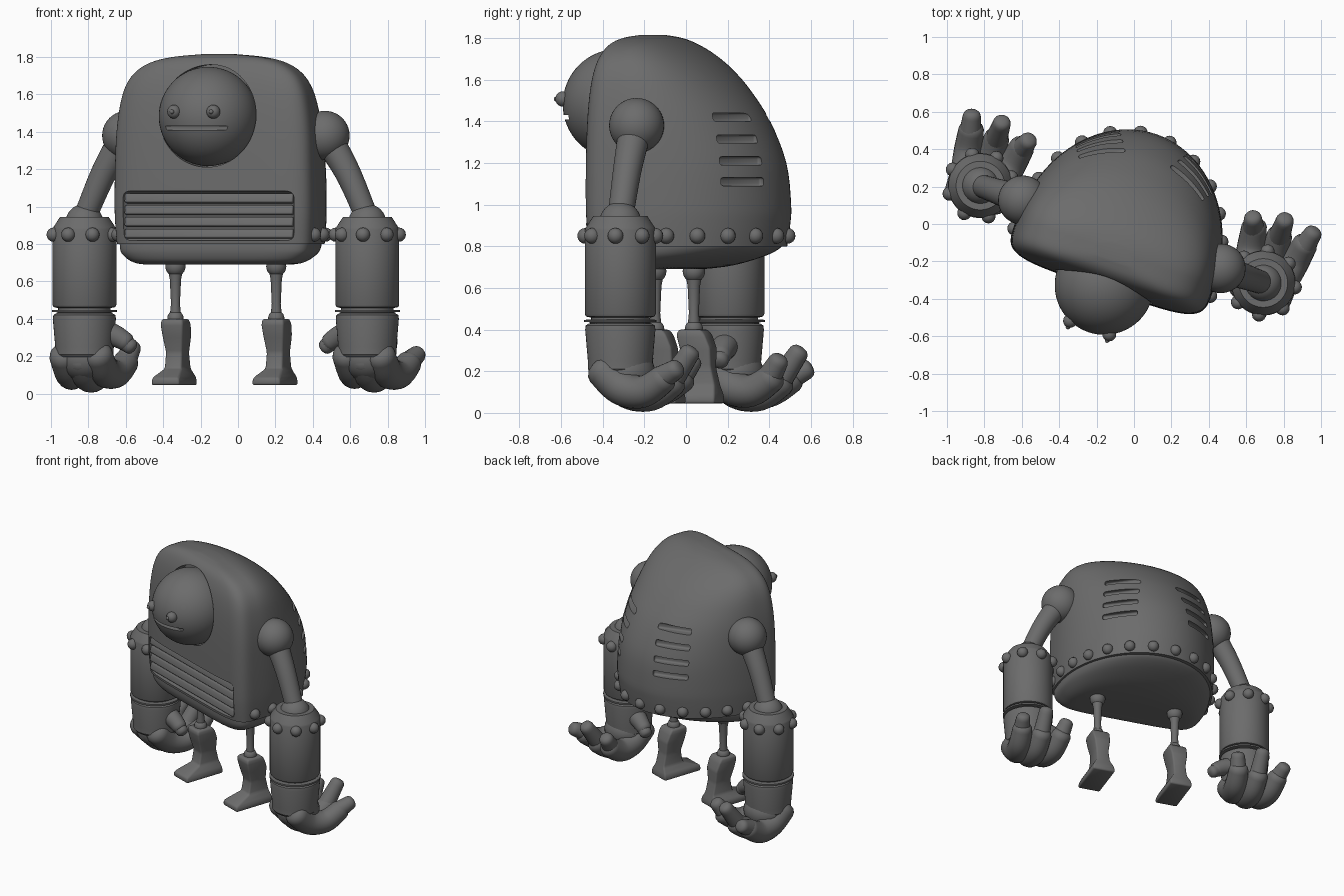
import bpy, bmesh, math
from mathutils import Vector, Matrix
from mathutils.bvhtree import BVHTree

if "Cube" in bpy.data.objects:
    bpy.data.objects.remove(bpy.data.objects["Cube"])

# the whole robot is turned slightly about z
PLACE = Matrix.Translation((-0.065, -0.055, 0)) @ Matrix.Rotation(math.radians(-19), 4, 'Z')
grey = bpy.data.materials.new("dark grey metal")
grey.diffuse_color = (0.15, 0.15, 0.15, 1)
grey.use_nodes = True
grey.node_tree.nodes["Principled BSDF"].inputs["Base Color"].default_value = grey.diffuse_color


def make(name, bm, mirror=False, angle=35):
    bmesh.ops.recalc_face_normals(bm, faces=bm.faces[:])
    me = bpy.data.meshes.new(name)
    bm.to_mesh(me)
    bm.free()
    me.materials.append(grey)
    me.shade_smooth()
    me.set_sharp_from_angle(angle=math.radians(angle))
    ob = bpy.data.objects.new(name, me)
    bpy.context.collection.objects.link(ob)
    ob.matrix_world = PLACE
    if mirror:
        ob.modifiers.new("mirror", 'MIRROR')
    return ob


def cut(ob, cutters):
    for c in cutters:
        c.hide_render = True
        m = ob.modifiers.new("cut", 'BOOLEAN')
        m.operation, m.object, m.solver = 'DIFFERENCE', c, 'EXACT'
    bpy.context.view_layer.update()
    dg = bpy.context.evaluated_depsgraph_get()
    me = bpy.data.meshes.new_from_object(ob.evaluated_get(dg))
    ob.modifiers.clear()
    ob.data = me
    me.shade_smooth()
    me.set_sharp_from_angle(angle=math.radians(35))
    for c in cutters:
        bpy.data.objects.remove(c)


def spline(rows, n):
    """Catmull-Rom through rows of numbers."""
    out = []
    for i in range(len(rows) - 1):
        p = [rows[max(i - 1, 0)], rows[i], rows[i + 1], rows[min(i + 2, len(rows) - 1)]]
        for k in range(n):
            t = k / n
            out.append([0.5 * (2 * b + (c - a) * t + (2 * a - 5 * b + 4 * c - d) * t * t
                        + (3 * b - a - 3 * c + d) * t ** 3) for a, b, c, d in zip(*p)])
    return out + [list(rows[-1])]


def loft(bm, rings):
    vs = [[bm.verts.new(p) for p in r] for r in rings]
    n = len(vs[0])
    for a, b in zip(vs, vs[1:]):
        for i in range(n):
            bm.faces.new((a[i], a[(i + 1) % n], b[(i + 1) % n], b[i]))
    bm.faces.new(vs[0][::-1])
    bm.faces.new(vs[-1])


def lathe(bm, x, y, profile, n=48):
    loft(bm, [[(x + r * math.cos(2 * math.pi * i / n), y + r * math.sin(2 * math.pi * i / n), z)
               for i in range(n)] for z, r in profile])


def ball(bm, c, r, scale=(1, 1, 1), seg=32):
    m = Matrix.Translation(c) @ Matrix.Diagonal((*scale, 1))
    bmesh.ops.create_uvsphere(bm, u_segments=seg, v_segments=seg // 2, radius=r, matrix=m)


def box(bm, c, size, bevel=0.0, rot=None):
    m = Matrix.Translation(c) @ (rot or Matrix()) @ Matrix.Diagonal((*size, 1))
    vs = bmesh.ops.create_cube(bm, size=1, matrix=m)['verts']
    if bevel:
        bmesh.ops.bevel(bm, geom=list({e for v in vs for e in v.link_edges}),
                        offset=bevel, segments=3, profile=0.5, affect='EDGES')


def tube(bm, pts, ref, n=20, sub=6):
    """Round tube through (x, y, z, radius) points with rounded ends."""
    pts = spline(pts, sub)
    rings = []
    for i, p in enumerate(pts):
        t = (Vector(pts[min(i + 1, len(pts) - 1)][:3]) - Vector(pts[max(i - 1, 0)][:3])).normalized()
        a = (Vector(ref) - t * t.dot(Vector(ref))).normalized()
        b = t.cross(a)
        dome = [(0, 1)]
        if i == 0:
            dome = [(-0.6, 0.3), (-0.5, 0.65), (-0.3, 0.88), (0, 1)]
        elif i == len(pts) - 1:
            dome = [(0, 1), (0.3, 0.88), (0.5, 0.65), (0.6, 0.3)]
        for off, s in dome:
            rings.append([Vector(p[:3]) + t * off * p[3] + p[3] * s * (
                a * math.cos(2 * math.pi * k / n) + b * math.sin(2 * math.pi * k / n)) for k in range(n)])
    loft(bm, rings)


def d_ring(z, w, f, b, n=96, mid=-0.1):
    """D-shaped slice: round back, nearly flat front."""
    ring = []
    for i in range(n):
        t = 2 * math.pi * i / n
        c, s = math.cos(t), math.sin(t)
        if s >= 0:
            ring.append((w * c, mid + (b - mid) * s, z))
        else:
            ring.append((w * math.copysign(abs(c) ** 0.4, c), mid - (mid - f) * abs(s) ** 0.4, z))
    return ring


# body shell: height, half width, front, back
shell = [(.80, .55, -.295, .545), (.9, .557, -.305, .56), (1.0, .56, -.31, .565), (1.2, .558, -.31, .54),
         (1.4, .55, -.305, .455), (1.55, .53, -.295, .35), (1.65, .50, -.28, .255), (1.72, .45, -.26, .165),
         (1.77, .37, -.235, .08), (1.80, .25, -.20, .01), (1.815, .09, -.15, -.06)]
bm = bmesh.new()
loft(bm, [d_ring(*r) for r in spline(shell, 4)])
bmesh.ops.recalc_face_normals(bm, faces=bm.faces[:])
tree = BVHTree.FromBMesh(bm)
body = make("body_shell", bm)


def on_shell(angle, z, y0):
    d = Vector((math.cos(angle), math.sin(angle), 0))
    return tree.ray_cast(Vector((0, y0, z)) + d * 2, -d)[0]


# cutters: head socket, grille recess, back vents
cutters = []
bm = bmesh.new()
bmesh.ops.create_cone(bm, cap_ends=True, segments=64, radius1=.274, radius2=.274, depth=.4,
                      matrix=Matrix.Translation((0, -.4, 1.485)) @ Matrix.Rotation(math.pi / 2, 4, 'X'))
cutters.append(make("socket_cutter", bm))
bm = bmesh.new()
box(bm, (0, -.405, .95), (.97, .3, .265), .035)
cutters.append(make("grille_cutter", bm))
bm = bmesh.new()
for side in (55, 125):
    a = math.radians(side)
    for z in (1.42, 1.315, 1.21, 1.11):
        box(bm, on_shell(a, z, .03), (.075, .25, .04), .012, Matrix.Rotation(a, 4, 'Z'))
cutters.append(make("vent_cutter", bm))
cut(body, cutters)

# underside
bm = bmesh.new()
belly = [(.81, .535, -.285, .525), (.785, .535, -.285, .50), (.75, .525, -.28, .42),
         (.71, .48, -.26, .27), (.692, .42, -.22, .12), (.69, .3, -.18, .0)]
loft(bm, [d_ring(*r) for r in spline(belly, 3)])
make("underside", bm)

# grille slats
bm = bmesh.new()
for z in (.855, .918, .981, 1.044):
    box(bm, (0, -.268, z), (.95, .035, .05), .008, Matrix.Rotation(math.radians(-14), 4, 'X'))
make("grille_slats", bm)

# rivets along the lower edge of the shell
bm = bmesh.new()
for i in range(14):
    t = math.radians(-10 + 200 * i / 13)
    ball(bm, on_shell(t, .85, -.06), .038, seg=16)
make("body_rivets", bm)

# head with mouth slot, eyes and pupils
HEAD = Vector((0, -.288, 1.482))
bm = bmesh.new()
ball(bm, HEAD, .265, seg=64)
head = make("head", bm)
bm = bmesh.new()
box(bm, HEAD + Vector((0, -.29, -.062)), (.36, .2, .022), .004)
cut(head, [make("mouth_cutter", bm)])
bm = bmesh.new()
ball(bm, HEAD + Vector((.111, -.24, .025)), .037, seg=24)
make("eyes", bm, True)
bm = bmesh.new()
ball(bm, HEAD + Vector((.111, -.275, .025)), .012, seg=12)
make("pupils", bm, True)

# shoulders, upper arms, elbows
bm = bmesh.new()
ball(bm, (.56, 0, 1.38), .132, seg=40)
make("shoulders", bm, True)
bm = bmesh.new()
tube(bm, [(.58, 0, 1.36, .08), (.69, 0, 1.18, .069), (.79, 0, .96, .062)], (0, 1, 0), 28)
make("upper_arms", bm, True)
bm = bmesh.new()
ball(bm, (.80, 0, .912), .102)
make("elbows", bm, True)

# forearm drums with wrist ring
bm = bmesh.new()
lathe(bm, .80, 0, [(.945, .13), (.89, .166), (.878, .171), (.475, .171), (.463, .165), (.457, .14), (.448, .14),
                   (.447, .174), (.436, .174), (.435, .145), (.425, .145)])
make("forearms", bm, True)
bm = bmesh.new()
for i in range(8):
    t = 2 * math.pi * (i + .25) / 8
    ball(bm, (.80 + .17 * math.cos(t), .17 * math.sin(t), .85), .038, seg=16)
make("forearm_rivets", bm, True)

# hands: cuff, palm, three fingers curling backwards, thumb pointing inwards
bm = bmesh.new()
lathe(bm, .80, 0, [(.43, .15), (.42, .166), (.40, .169), (.25, .156), (.21, .156), (.195, .145)])
make("hand_cuffs", bm, True)
bm = bmesh.new()
ball(bm, (.80, .02, .19), .15, (1, 1, .85))
make("palms", bm, True)
for name, u, tip_u, lift, tip_v, tip_z in (("inner", -.095, -.165, .02, .33, .25),
                                           ("middle", 0, .0, 0, .375, .29), ("outer", .095, .165, .015, .36, .21)):
    bm = bmesh.new()
    tube(bm, [(.8 + u, -.06, .19 + lift, .08), (.8 + u, .04, .105 + lift, .085),
              (.8 + u * .6 + tip_u * .4, .16, .088 + lift, .077),
              (.8 + u * .3 + tip_u * .7, .27, .15 + lift, .068)], (1, 0, 0))
    make(name + "_fingers", bm, True)
    bm = bmesh.new()
    tube(bm, [(.8 + u * .3 + tip_u * .7, .255, .15 + lift, .06), (.8 + tip_u, tip_v - .02, tip_z, .048)], (1, 0, 0))
    make(name + "_fingertips", bm, True)
bm = bmesh.new()
tube(bm, [(.72, .02, .33, .075), (.64, .03, .31, .06), (.575, .035, .275, .05)], (0, 1, 0))
make("thumbs", bm, True)
bm = bmesh.new()
tube(bm, [(.59, .035, .28, .046), (.55, .04, .25, .042)], (0, 1, 0))
make("thumb_tips", bm, True)

# hips, thin upper legs, knee balls
bm = bmesh.new()
ball(bm, (.285, 0, .68), .054, seg=24)
lathe(bm, .285, 0, [(.66, .04), (.61, .03), (.48, .024), (.42, .03), (.40, .03)], 24)
ball(bm, (.285, 0, .402), .044, seg=24)
make("upper_legs", bm, True)

# shins and feet: height, half width, front, back
bm = bmesh.new()
rows = [(.045, .08, -.17, .13), (.085, .077, -.17, .13), (.135, .048, -.045, .12), (.22, .046, -.03, .10),
        (.31, .058, -.055, .10), (.375, .064, -.07, .075), (.40, .058, -.06, .055)]
loft(bm, [[(.285 - w, f, z), (.285 + w, f, z), (.285 + w, b, z), (.285 - w, b, z)] for z, w, f, b in rows])
bmesh.ops.bevel(bm, geom=bm.edges[:], offset=.011, segments=2, profile=.5, affect='EDGES', clamp_overlap=True)
make("shins_and_feet", bm, True, 50)
